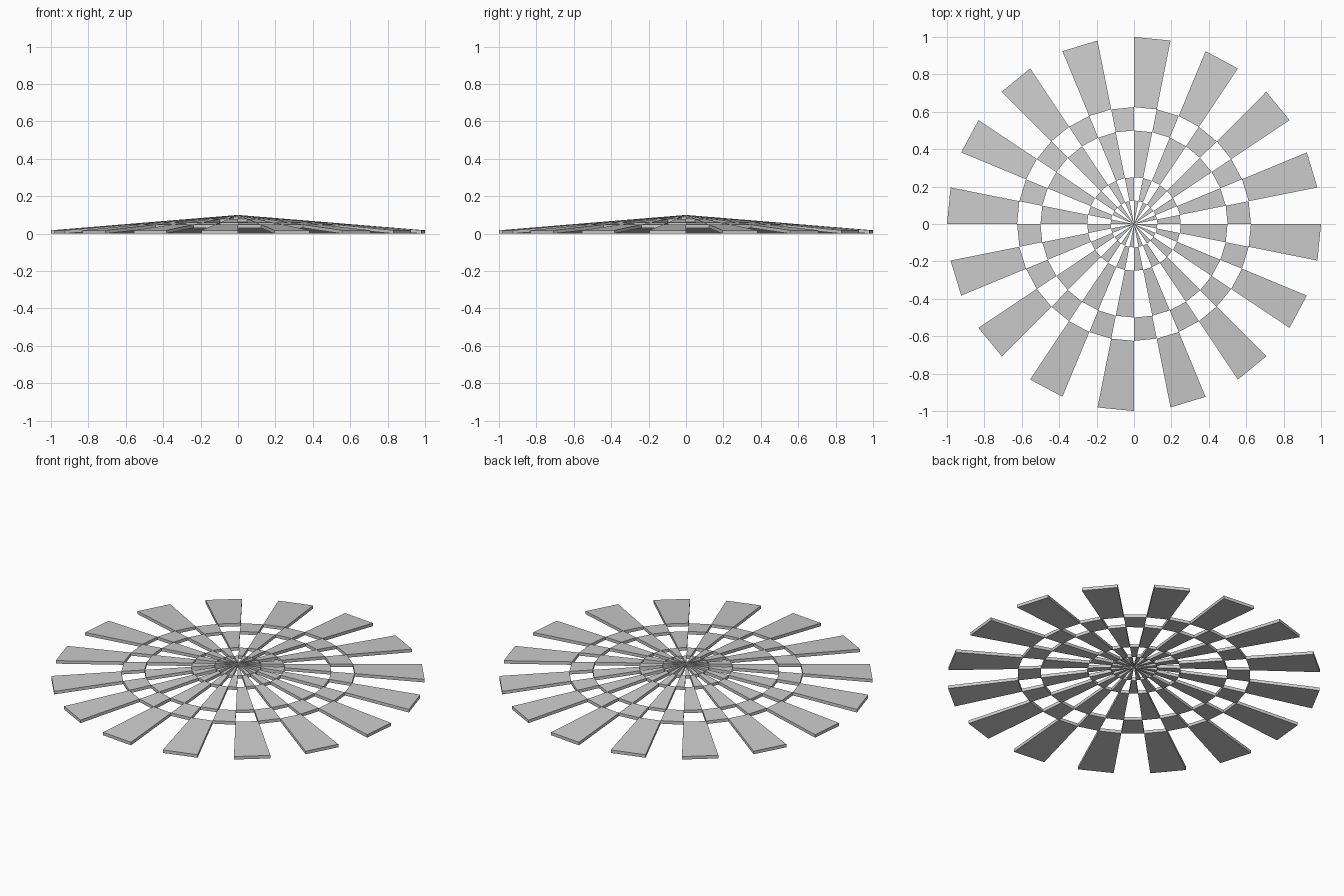
import bpy, bmesh
from math import pi, cos, sin

if "Cube" in bpy.data.objects:
    bpy.data.objects.remove(bpy.data.objects["Cube"])

SECTORS = 32
RADII = [0.0, 0.125, 0.25, 0.5, 0.625, 1.0]
NAMES = ["centre_wedges", "inner_ring_tiles", "middle_ring_tiles",
         "narrow_ring_tiles", "outer_ring_tiles"]
THICK, APEX = 0.018, 0.10


def point(r, sector, lift):
    a = 2 * pi * sector / SECTORS
    return (r * cos(a), r * sin(a), (APEX - THICK) * (1 - r) + lift)


def add_tile(bm, r0, r1, s):
    # sloping slab following the shallow cone; a wedge when it touches the centre
    outline = [(r0, s), (r1, s), (r1, s + 1)]
    if r0 > 0:
        outline.append((r0, s + 1))
    low = [bm.verts.new(point(r, k, 0)) for r, k in outline]
    top = [bm.verts.new(point(r, k, THICK)) for r, k in outline]
    bm.faces.new(top)
    bm.faces.new(low[::-1])
    n = len(outline)
    for i in range(n):
        j = (i + 1) % n
        bm.faces.new((low[i], low[j], top[j], top[i]))


# concentric rings of tiles, alternating like a chequerboard
for ring, name in enumerate(NAMES):
    bm = bmesh.new()
    for s in range((ring + 1) % 2, SECTORS, 2):
        add_tile(bm, RADII[ring], RADII[ring + 1], s)
    mesh = bpy.data.meshes.new(name)
    bm.to_mesh(mesh)
    bm.free()
    bpy.context.collection.objects.link(bpy.data.objects.new(name, mesh))
